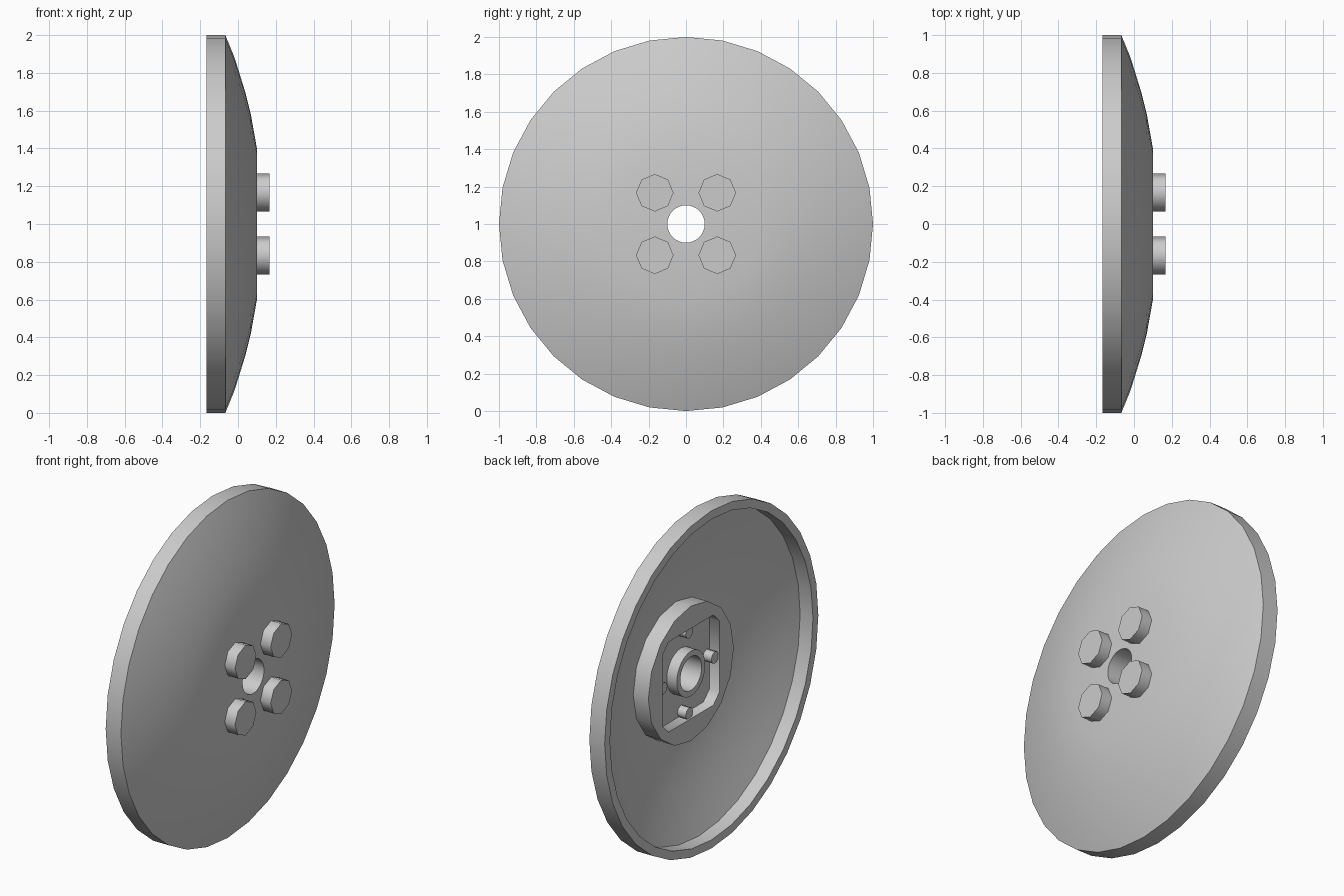
import bpy, bmesh
from math import sin, cos, pi, radians

if "Cube" in bpy.data.objects:
    bpy.data.objects.remove(bpy.data.objects["Cube"])


def finish(bm, name, loc=(0, 0, 1)):
    """Turn a bmesh into a smooth-shaded object with crisp edges."""
    bmesh.ops.recalc_face_normals(bm, faces=bm.faces)
    me = bpy.data.meshes.new(name)
    bm.to_mesh(me)
    bm.free()
    ob = bpy.data.objects.new(name, me)
    ob.location = loc
    bpy.context.collection.objects.link(ob)
    bpy.ops.object.select_all(action='DESELECT')
    ob.select_set(True)
    bpy.context.view_layer.objects.active = ob
    bpy.ops.object.shade_smooth_by_angle(angle=radians(50))
    return ob


def lathe(name, profile, sides):
    """Revolve a closed (x, radius) profile around the x axis."""
    bm = bmesh.new()
    rings = [[bm.verts.new((x, r * cos(2 * pi * i / sides), r * sin(2 * pi * i / sides)))
              for i in range(sides)] for x, r in profile]
    for k, a in enumerate(rings):
        b = rings[(k + 1) % len(rings)]
        for i in range(sides):
            j = (i + 1) % sides
            bm.faces.new((a[i], a[j], b[j], b[i]))
    return finish(bm, name)


def extrude_x(bm, x1):
    """Extrude the flat faces to the plane x = x1."""
    ext = bmesh.ops.extrude_face_region(bm, geom=list(bm.faces), use_keep_orig=True)
    for v in ext['geom']:
        if isinstance(v, bmesh.types.BMVert):
            v.co.x = x1


def peg(name, x0, x1, radius, sides, y, z):
    """Solid cylinder along x."""
    bm = bmesh.new()
    bm.faces.new([bm.verts.new((x0, radius * cos(2 * pi * i / sides),
                                radius * sin(2 * pi * i / sides))) for i in range(sides)])
    extrude_x(bm, x1)
    return finish(bm, name, (0, y, 1 + z))


# Dish shell: rim, domed face, centre hole, hollow back
lathe("dish", [(-0.167, 1.0), (-0.067, 1.0), (-0.018, 0.88), (0.038, 0.70),
               (0.068, 0.58), (0.1, 0.40), (0.1, 0.10), (0.066, 0.10),
               (0.066, 0.40), (0.036, 0.56), (0.006, 0.69), (-0.05, 0.86),
               (-0.083, 0.95), (-0.167, 0.95)], 32)

# Tube around the centre hole on the back
lathe("centre_tube", [(-0.033, 0.133), (0.067, 0.133), (0.067, 0.10), (-0.033, 0.10)], 32)

# Floor of the recess in the boss
lathe("boss_floor", [(0.033, 0.4), (0.067, 0.4), (0.067, 0.125), (0.033, 0.125)], 16)

# Round boss on the back with a square, corner-cut recess
bm = bmesh.new()
H, C = 0.267, 0.21
outer = [(0.4 * cos(pi * i / 8), 0.4 * sin(pi * i / 8)) for i in range(16)]
inner = [(H, -C), (H, C), (C, H), (-C, H), (-H, C), (-H, -C), (-C, -H), (C, -H)]
edges = []
for loop in (outer, inner):
    vs = [bm.verts.new((-0.033, y, z)) for y, z in loop]
    edges += [bm.edges.new((vs[i - 1], vs[i])) for i in range(len(vs))]
bmesh.ops.triangle_fill(bm, edges=edges, use_beauty=True)
extrude_x(bm, 0.033)
finish(bm, "back_boss")

# Small nubs at the middle of each recess wall
for i in range(4):
    a = i * pi / 2
    peg(f"recess_nub_{i + 1}", -0.022, 0.034, 0.035, 8, 0.24 * cos(a), 0.24 * sin(a))

# Four eight-sided studs on the face
for i, (sy, sz) in enumerate([(1, 1), (-1, 1), (-1, -1), (1, -1)]):
    peg(f"stud_{i + 1}", 0.099, 0.167, 0.1, 8, sy * 0.167, sz * 0.167)
